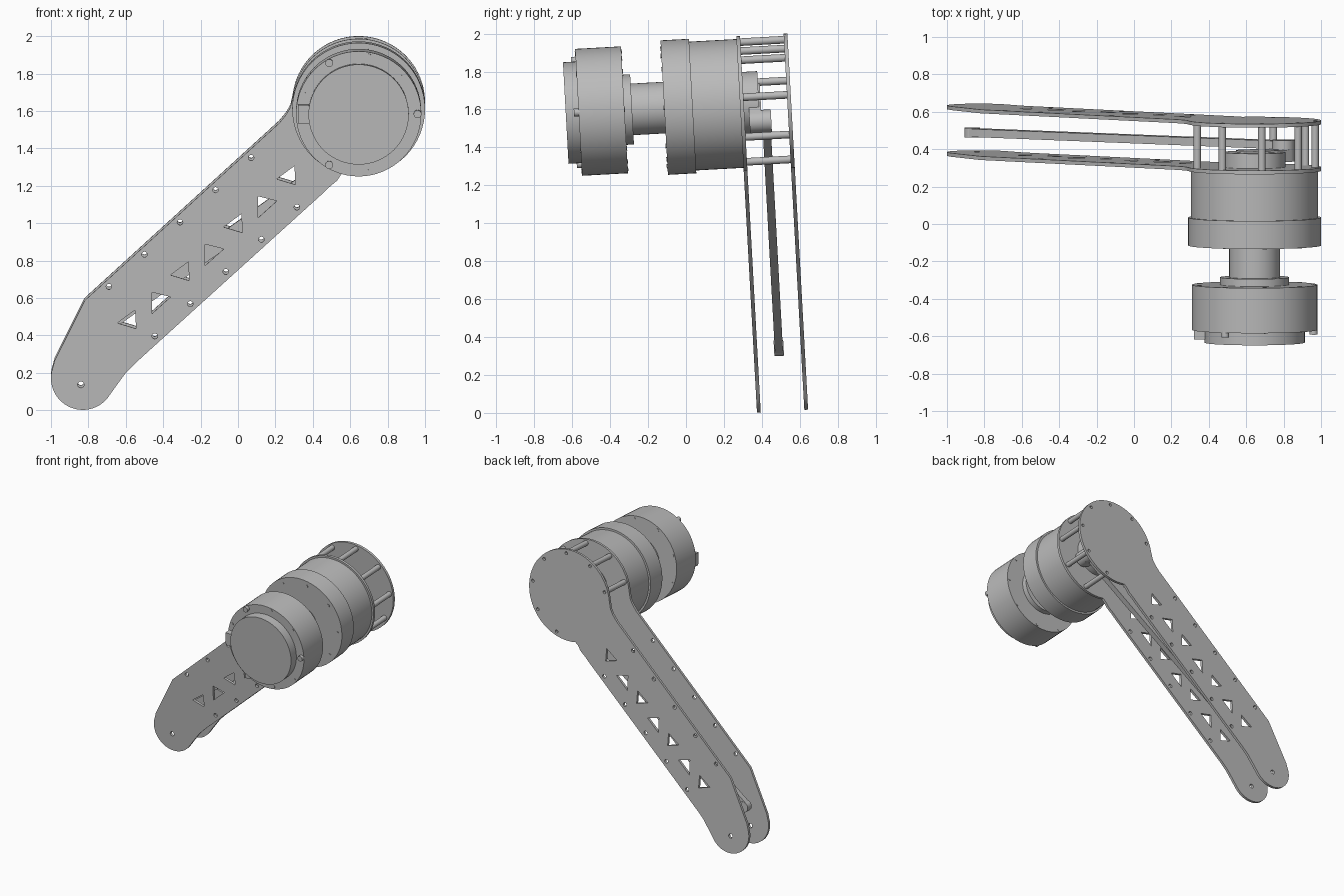
import bpy
from math import sin, cos, pi, radians
from mathutils import Matrix, Vector

cube = bpy.data.objects.get("Cube")
if cube:
    bpy.data.objects.remove(cube, do_unlink=True)

grey = bpy.data.materials.new("machined_grey")
grey.use_nodes = True
colour = (0.5, 0.5, 0.5, 1)
grey.diffuse_color = colour
grey.node_tree.nodes["Principled BSDF"].inputs["Base Color"].default_value = colour

# Drive frame: local Y is the motor axis, leaning slightly from the world Y axis
FRAME = Matrix.Translation((0.645, 0, 1.616)) @ Matrix.Rotation(radians(3.15), 4, 'X')
TURN = Matrix.Rotation(pi / 2, 4, 'X')


def finish(ob, name, matrix):
    ob.name = name
    ob.matrix_world = FRAME @ matrix
    ob.data.materials.clear()
    ob.data.materials.append(grey)
    bpy.ops.object.select_all(action='DESELECT')
    ob.select_set(True)
    bpy.context.view_layer.objects.active = ob
    bpy.ops.object.shade_smooth_by_angle(angle=radians(30))
    return ob


def rod(name, r, s0, s1, x=0, z=0, sides=64):
    """Cylinder along the motor axis from s0 to s1."""
    bpy.ops.mesh.primitive_cylinder_add(vertices=sides, radius=r, depth=s1 - s0)
    place = Matrix.Translation((x, (s0 + s1) / 2, z)) @ TURN
    return finish(bpy.context.object, name, place)


def arc(cx, cz, r, a0, a1, n=24):
    return [(cx + r * cos(radians(a0 + (a1 - a0) * i / n)),
             cz + r * sin(radians(a0 + (a1 - a0) * i / n))) for i in range(n + 1)]


def circle(cx, cz, r, n=16):
    return arc(cx, cz, r, 0, 360, n)[:-1]


def sheet(name, loops, s0, s1):
    """Flat part: first loop is the outline, the others are holes."""
    cu = bpy.data.curves.new(name, 'CURVE')
    cu.dimensions = '2D'
    cu.fill_mode = 'BOTH'
    cu.extrude = (s1 - s0) / 2
    for loop in loops:
        sp = cu.splines.new('POLY')
        sp.points.add(len(loop) - 1)
        for p, (x, z) in zip(sp.points, loop):
            p.co = (x, z, 0, 1)
        sp.use_cyclic_u = True
    ob = bpy.data.objects.new(name, cu)
    bpy.context.collection.objects.link(ob)
    bpy.ops.object.select_all(action='DESELECT')
    ob.select_set(True)
    bpy.context.view_layer.objects.active = ob
    bpy.ops.object.convert(target='MESH')
    place = Matrix.Translation((0, (s0 + s1) / 2, 0)) @ TURN
    return finish(bpy.context.object, name, place)


def capsule(a, b, r0, r1):
    """Rounded bar outline between two centres."""
    d = Vector(b) - Vector(a)
    ang = math_angle(d)
    return arc(*a, r0, ang + 90, ang + 270, 16) + arc(*b, r1, ang - 90, ang + 90, 16)


def math_angle(d):
    return -Vector((1, 0)).angle_signed(d) * 180 / pi


def ring(r, start, step, count):
    return [(r * cos(radians(start + step * i)), r * sin(radians(start + step * i)))
            for i in range(count)]


# Motor, shaft and gearbox stacked along the axis
rod("motor_cap", 0.268, -0.635, -0.56)
rod("motor_body", 0.335, -0.567, -0.325)
rod("motor_collar", 0.185, -0.33, -0.285)
rod("drive_shaft", 0.136, -0.29, -0.11)
rod("gearbox_flange", 0.355, -0.115, 0.035)
rod("gearbox_body", 0.34, 0.03, 0.286)

# Motor connector
bpy.ops.mesh.primitive_cube_add(size=1)
finish(bpy.context.object, "motor_connector",
       Matrix.Translation((-0.295, -0.59, 0)) @ Matrix.Diagonal((0.06, 0.05, 0.1, 1)))

# Pins and bolts around the motor and flange rims
for i, (x, z) in enumerate(ring(0.315, 0, 40, 9)):
    if i % 3 == 0:
        rod("motor_pin", 0.021, -0.592, -0.56, x, z, 20)
    else:
        rod("motor_bolt", 0.012, -0.57, -0.56, x, z, 12)
    rod("motor_rear_bolt", 0.012, -0.33, -0.322, x, z, 12)
    rod("flange_bolt", 0.012, -0.119, -0.11, x, z, 12)

# Arm plates: end disc, tapered arm, rounded foot
posts = ring(0.325, -72, 38.8, 7)


def local(points):
    return [(x - 0.645, z - 1.632) for x, z in points]


outline = arc(0, 0, 0.355, -101, 172, 64)
outline += local([(0.28, 1.62), (0.257, 1.58), (0.22, 1.535), (-0.82, 0.585), (-0.98, 0.265)])
outline += local(arc(-0.83, 0.17, 0.17, 160, 322, 24))
outline += local([(-0.65, 0.13), (-0.60, 0.198), (-0.55, 0.249),
                  (0.44, 1.147), (0.485, 1.19), (0.53, 1.253 - 0.025)])
outline += local([(0.555, 1.265)])
holes = [circle(x, z, 0.012) for x, z in posts]
holes += [circle(*local([(-0.84, 0.135)])[0], 0.017)]
for i in range(5):
    for x, z in ((-0.69, 0.66), (-0.445, 0.395)):
        holes.append(circle(*local([(x + 0.19 * i, z + 0.1725 * i)])[0], 0.015))

# Lightening triangles in two alternating shapes
tri_a = [(-0.645, 0.465), (-0.55, 0.535), (-0.545, 0.435)]
tri_b = [(-0.46, 0.63), (-0.36, 0.605), (-0.46, 0.515)]
for tri, count in ((tri_a, 4), (tri_b, 3)):
    for i in range(count):
        holes.append(local([(x + 0.284 * i, z + 0.257 * i) for x, z in tri]))

sheet("front_arm_plate", [outline] + holes, 0.285, 0.305)
sheet("rear_arm_plate", [outline] + holes, 0.535, 0.555)

# Standoffs between the plates
for x, z in posts:
    rod("plate_standoff", 0.02, 0.304, 0.536, x, z, 20)

# Crank and inner push link
crank_pin, link_end = (0.155, -0.1), (-1.51, -1.3)
rod("crank_hub", 0.165, 0.304, 0.385)
sheet("crank_arm", [capsule((0, 0), crank_pin, 0.1, 0.06)], 0.33, 0.395)
sheet("push_link", [capsule(link_end, crank_pin, 0.04, 0.04)], 0.397, 0.44)
rod("crank_joint", 0.06, 0.39, 0.445, *crank_pin, 32)
rod("link_joint", 0.041, 0.393, 0.444, *link_end, 32)
